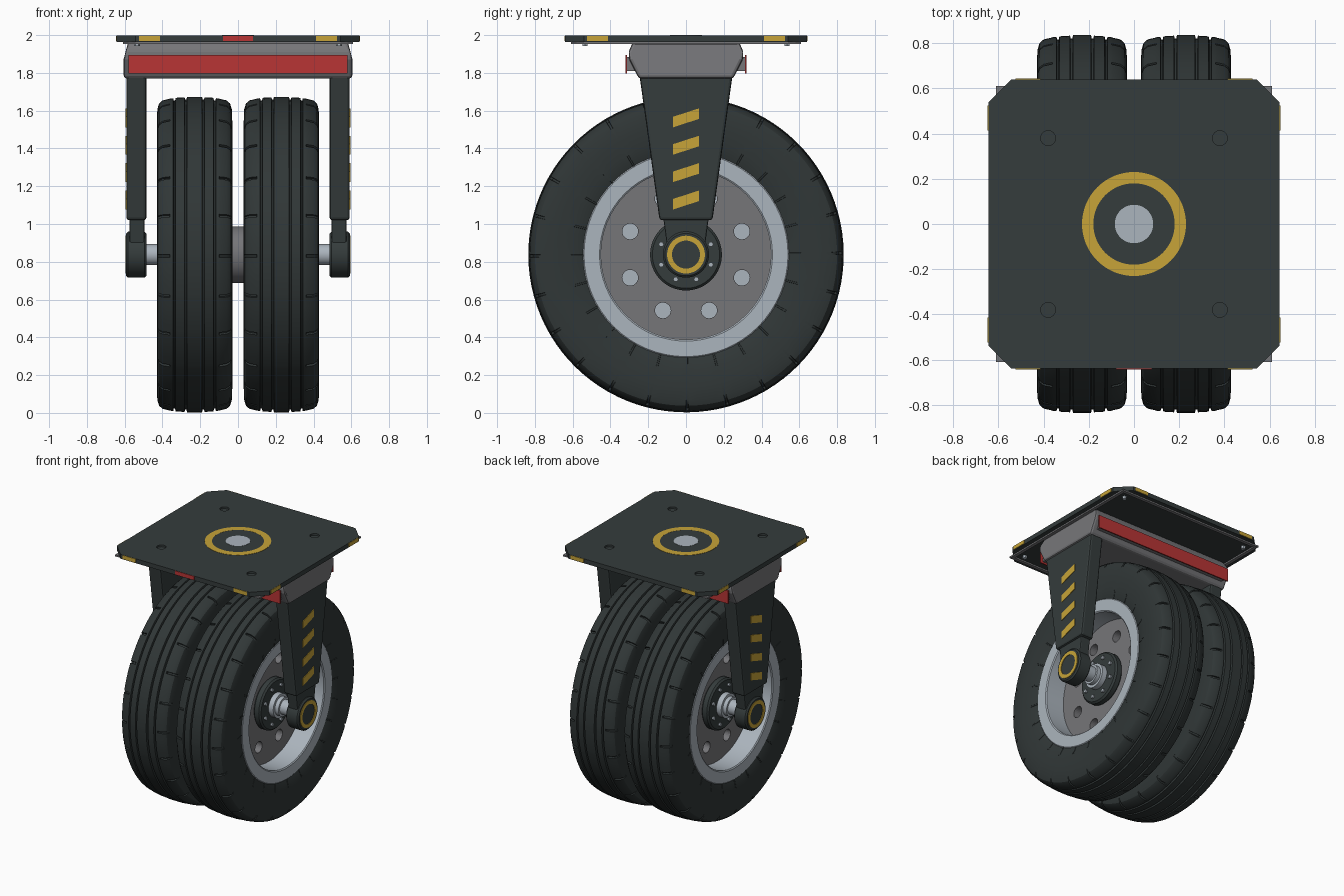
import bpy
import bmesh
from math import cos, sin, pi, tau

if "Cube" in bpy.data.objects:
    bpy.data.objects.remove(bpy.data.objects["Cube"])


def material(name, rgb):
    mat = bpy.data.materials.new(name)
    mat.use_nodes = True
    mat.diffuse_color = (*rgb, 1)
    mat.node_tree.nodes["Principled BSDF"].inputs["Base Color"].default_value = (*rgb, 1)
    return mat


DARK = material("charcoal_paint", (0.035, 0.045, 0.045))
RUBBER = material("rubber", (0.03, 0.038, 0.038))
GREY = material("grey_metal", (0.18, 0.18, 0.19))
LIGHT = material("light_steel", (0.41, 0.46, 0.51))
YELLOW = material("warning_yellow", (0.57, 0.37, 0.04))
RED = material("warning_red", (0.48, 0.035, 0.035))

AXLE_Z = 0.838


def place(axis, a, u, v):
    return {"X": (a, u, v), "Y": (u, a, v), "Z": (u, v, a)}[axis]


def finish(name, bm, mat, smooth=False, bevel=0, mirror=""):
    bmesh.ops.remove_doubles(bm, verts=bm.verts, dist=1e-5)
    bmesh.ops.recalc_face_normals(bm, faces=bm.faces)
    mesh = bpy.data.meshes.new(name)
    bm.to_mesh(mesh)
    bm.free()
    mesh.materials.append(mat)
    obj = bpy.data.objects.new(name, mesh)
    bpy.context.collection.objects.link(obj)
    select(obj)
    if smooth:
        bpy.ops.object.shade_smooth_by_angle(angle=pi / 6)
    if bevel:
        mod = obj.modifiers.new("bevel", "BEVEL")
        mod.width = bevel
        mod.segments = 2
    if mirror:
        add_mirror(obj, mirror)
    return obj


def select(obj):
    bpy.ops.object.select_all(action="DESELECT")
    obj.select_set(True)
    bpy.context.view_layer.objects.active = obj


def add_mirror(obj, axes):
    mod = obj.modifiers.new("mirror", "MIRROR")
    mod.use_mirror_merge = False
    mod.use_axis = ["X" in axes, "Y" in axes, "Z" in axes]


def prism(name, mat, axis, a, b, outlines, **opts):
    """Extrude one or more flat outlines from a to b along an axis."""
    bm = bmesh.new()
    for pts in outlines:
        low, high = ([bm.verts.new(place(axis, h, u, v)) for u, v in pts] for h in (a, b))
        bm.faces.new(low)
        bm.faces.new(high)
        for i in range(len(pts)):
            bm.faces.new((low[i - 1], low[i], high[i], high[i - 1]))
    return finish(name, bm, mat, **opts)


def box(name, mat, x, y, z, **opts):
    return prism(name, mat, "X", *x, [[(y[0], z[0]), (y[1], z[0]), (y[1], z[1]), (y[0], z[1])]], **opts)


def circle(r, cu=0, cv=0, n=24):
    return [(cu + r * cos(tau * i / n), cv + r * sin(tau * i / n)) for i in range(n)]


def circle_ring(count, ring_r, r, cv=0, n=24):
    """Small circles spaced evenly around a larger one."""
    turns = [tau * (k + 0.5) / count for k in range(count)]
    return [circle(r, ring_r * cos(t), cv + ring_r * sin(t), n) for t in turns]


def lathe(name, mat, axis, profile, n=64, angles=None, shift=None, **opts):
    """Revolve a closed (height, radius) profile; shift changes radius by rule."""
    cv = AXLE_Z if axis == "X" else 0
    angles = angles or [tau * i / n for i in range(n)]
    bm = bmesh.new()
    rings = []
    for k, t in enumerate(angles):
        radii = [r - (shift(k, i) if shift else 0) for i, (h, r) in enumerate(profile)]
        rings.append([bm.verts.new(place(axis, p[0], r * cos(t), cv + r * sin(t)))
                      for p, r in zip(profile, radii)])
    for k in range(len(rings)):
        p, q = rings[k - 1], rings[k]
        for i in range(len(profile)):
            if profile[i][1] or profile[i - 1][1]:
                bm.faces.new((p[i - 1], p[i], q[i], q[i - 1]))
    bmesh.ops.dissolve_degenerate(bm, dist=1e-6, edges=bm.edges)
    return finish(name, bm, mat, smooth=True, **opts)


def drum(name, mat, axis, a, b, r, chamfer=0.0, **opts):
    return lathe(name, mat, axis, [(a, 0), (a, r - chamfer), (a + chamfer, r),
                                   (b - chamfer, r), (b, r - chamfer), (b, 0)], **opts)


def band(name, mat, axis, a, b, inner, outer, **opts):
    return lathe(name, mat, axis, [(a, inner), (a, outer), (b, outer), (b, inner)], **opts)


def cut(obj, axis, a, b, outlines):
    cutter = prism("hole_cutter", DARK, axis, a, b, outlines)
    cutter.hide_render = True
    select(obj)
    mod = obj.modifiers.new("holes", "BOOLEAN")
    mod.operation = "DIFFERENCE"
    mod.object = cutter
    bpy.ops.object.modifier_apply(modifier=mod.name)
    bpy.data.objects.remove(cutter)


# Tyres: grooved tread, with slots around both shoulders
half = [(0.04, 0.835), (0.043, 0.82), (0.05, 0.82), (0.053, 0.833), (0.1, 0.83),
        (0.103, 0.815), (0.11, 0.815), (0.113, 0.828), (0.13, 0.826), (0.133, 0.825),
        (0.17, 0.816), (0.188, 0.8), (0.197, 0.77), (0.2, 0.7), (0.195, 0.61), (0.18, 0.545),
        (0.16, 0.5)]
mid = 0.23
tread = [(mid - o, r) for o, r in reversed(half)] + [(mid + o, r) for o, r in half]
SLOTS = 24
pitch = tau / SLOTS
steps = [0, 0.002, 0.016, 0.018, 0.08, 0.14, 0.2]


def slot_depth(k, i):
    in_slot = k % len(steps) in (1, 2)
    return 0.014 if in_slot and 0.132 < abs(tread[i][0] - mid) < 0.19 else 0


lathe("tyres", RUBBER, "X", tread, angles=[s * pitch + t for s in range(SLOTS) for t in steps],
      shift=slot_depth, mirror="X")

# Rims, wheel discs with holes, and hub
lathe("wheel_rims", LIGHT, "X", [(0.05, 0.54), (0.408, 0.548), (0.414, 0.54), (0.414, 0.458),
                                 (0.408, 0.45), (0.05, 0.45)], mirror="X")
disc = prism("wheel_discs", GREY, "X", 0.2, 0.26, [circle(0.452, 0, AXLE_Z, 64)])
cut(disc, "X", 0.15, 0.3, circle_ring(8, 0.32, 0.042, AXLE_Z))
add_mirror(disc, "X")
drum("wheel_back_plates", LIGHT, "X", 0.18, 0.2, 0.45, mirror="X")
drum("centre_hub", GREY, "X", -0.18, 0.18, 0.15)
drum("hub_flanges", DARK, "X", 0.26, 0.32, 0.19, 0.012, mirror="X")
prism("hub_bolts", LIGHT, "X", 0.318, 0.333, circle_ring(8, 0.142, 0.014, AXLE_Z, 6), mirror="X")
lathe("axle_ends", LIGHT, "X", [(0.3, 0), (0.3, 0.09), (0.36, 0.09), (0.36, 0.07), (0.39, 0.07),
                                (0.39, 0.055), (0.5, 0.055), (0.5, 0)], mirror="X")

# Fork legs and axle housings
prism("fork_legs", DARK, "X", 0.485, 0.591,
      [[(-0.248, 1.8), (0.248, 1.8), (0.14, 1.02), (-0.14, 1.02)]], bevel=0.014, mirror="X")
prism("fork_necks", DARK, "X", 0.495, 0.575,
      [[(-0.12, 1.03), (0.12, 1.03), (0.1, 0.88), (-0.1, 0.88)]], bevel=0.008, mirror="X")
drum("axle_housings", DARK, "X", 0.485, 0.592, 0.122, 0.01, mirror="X")
band("housing_rings", YELLOW, "X", 0.588, 0.596, 0.074, 0.1, mirror="X")

# Slanted warning stripes on the legs
stripes = []
for k in range(4):
    z = 1.562 - k * 0.145
    stripes.append([(-0.068, z - 0.05), (0.068, z - 0.006), (0.068, z + 0.05), (-0.068, z + 0.006)])
prism("leg_stripes", YELLOW, "X", 0.588, 0.595, stripes, mirror="X")

# Fork crown, narrowed toward the top, with red panels
side = [(0.25, 1.77), (0.3, 1.87), (0.305, 1.91), (0.28, 1.966)]
crown = prism("fork_crown", GREY, "X", -0.605, 0.605,
              [side + [(-y, z) for y, z in reversed(side)]], bevel=0.016)
for v in crown.data.vertices:
    if v.co.z > 1.95:
        v.co.x *= 0.955
box("crown_panels", RED, (-0.58, 0.58), (0.312, 0.321), (1.797, 1.895), mirror="Y")
box("panel_mounts", GREY, (-0.56, 0.56), (0.26, 0.313), (1.81, 1.885), mirror="Y")

# Mounting plate with cut corners and bolt holes
w, d, c = 0.643, 0.64, 0.1
plate = prism("mounting_plate", DARK, "Z", 1.963, 1.997,
              [[(w - c, -d), (w, c - d), (w, d - c), (w - c, d),
                (c - w, d), (-w, d - c), (-w, c - d), (c - w, -d)]])
cut(plate, "Z", 1.983, 2.1, [circle(0.033, x, y) for x in (-0.38, 0.38) for y in (-0.38, 0.38)])

# Under-plate frame and its bolts
box("frame_long_bars", GREY, (-0.61, 0.61), (0.585, 0.61), (1.952, 1.964), mirror="Y")
box("frame_side_bars", GREY, (0.585, 0.61), (-0.585, 0.585), (1.952, 1.964), mirror="X")
prism("plate_bolts", LIGHT, "Z", 1.942, 1.965, [circle(0.016, 0.535, 0.535, 6)], mirror="XY")

# Coloured markers on the plate edges
EDGE = (1.968, 1.996)
box("edge_markers_front_back", YELLOW, (0.413, 0.525), (d - 0.002, d + 0.004), EDGE, mirror="XY")
box("edge_markers_sides", YELLOW, (w - 0.002, w + 0.004), (0.413, 0.525), EDGE, mirror="XY")
box("front_marker", RED, (-0.08, 0.08), (-d - 0.004, -d + 0.002), EDGE)

# Swivel pivot on top of the plate
band("pivot_ring", YELLOW, "Z", 1.994, 1.999, 0.18, 0.23)
drum("pivot_cap", DARK, "Z", 1.994, 1.9985, 0.18)
drum("pivot_pin", LIGHT, "Z", 1.994, 2.0, 0.085)
